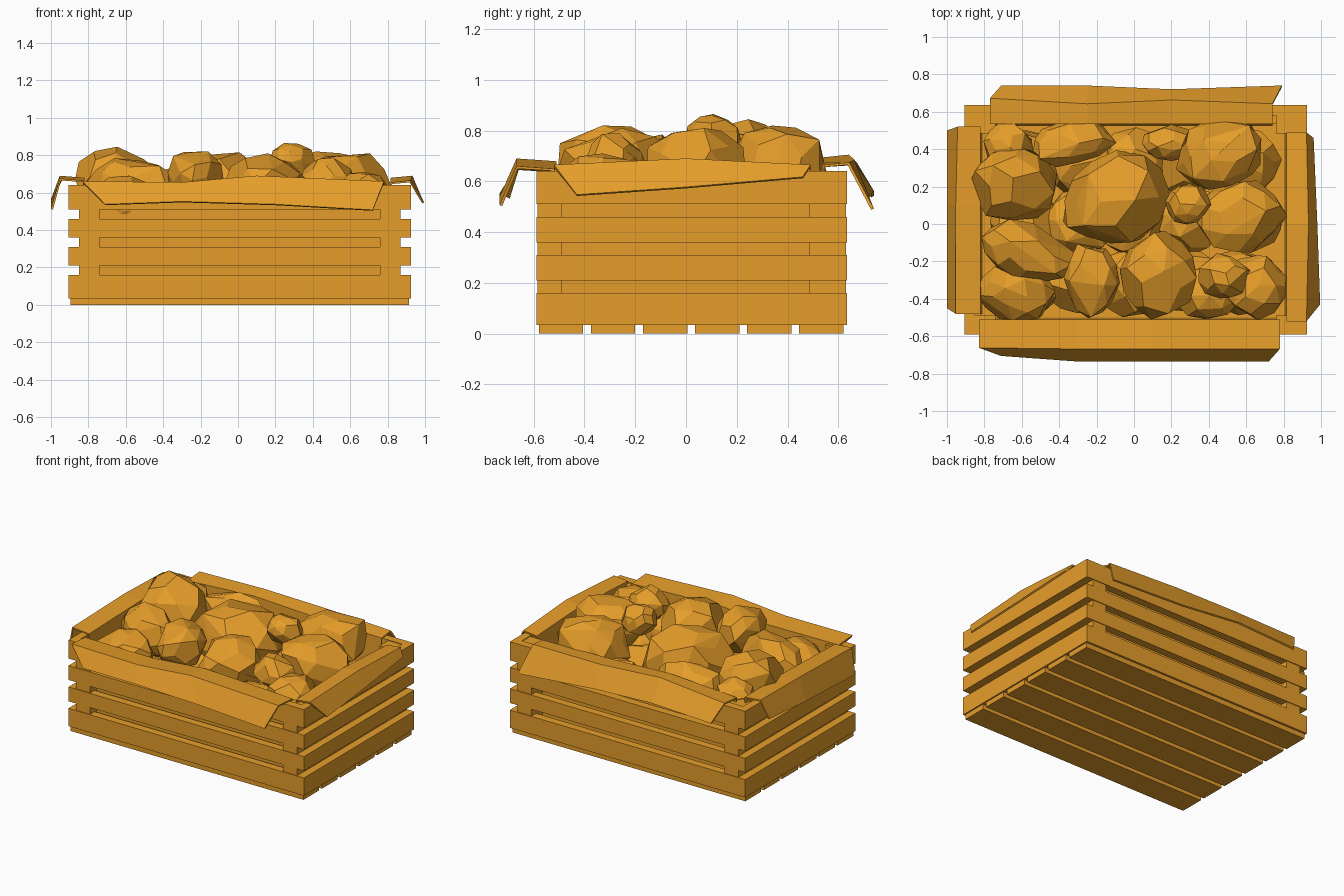
import bpy, bmesh, random
from math import radians
from mathutils import Matrix, Vector

random.seed(4)
if "Cube" in bpy.data.objects:
    bpy.data.objects.remove(bpy.data.objects["Cube"])

tan = bpy.data.materials.new("warm_tan")
tan.use_nodes = True
COLOUR = (0.79, 0.34, 0.023, 1)
tan.diffuse_color = COLOUR
tan.node_tree.nodes["Principled BSDF"].inputs["Base Color"].default_value = COLOUR


def finish(name, bm):
    bmesh.ops.recalc_face_normals(bm, faces=bm.faces)
    mesh = bpy.data.meshes.new(name)
    bm.to_mesh(mesh)
    bm.free()
    mesh.materials.append(tan)
    obj = bpy.data.objects.new(name, mesh)
    bpy.context.collection.objects.link(obj)
    return obj


def box(name, low, high):
    low, high = Vector(low), Vector(high)
    bm = bmesh.new()
    bmesh.ops.create_cube(bm, size=1, matrix=Matrix.Translation((low + high) / 2)
                          @ Matrix.Diagonal((*(high - low), 1)))
    return finish(name, bm)


# Crate: outer limits and board thickness
X0, X1, Y0, Y1, T = -0.905, 0.925, -0.59, 0.635, 0.055

# Floor boards
for i in range(6):
    y = Y0 + 0.01 + i * 0.205
    box("floor_board", (X0 + 0.01, y, 0), (X1 - 0.01, y + 0.175, 0.035))

# Wall slats
for low, high in ((0.035, 0.16), (0.21, 0.31), (0.36, 0.46), (0.51, 0.64)):
    for y in (Y0, Y1 - T):
        box("long_slat", (X0, y, low), (X1, y + T, high))
    for x in (X0, X1 - T):
        box("end_slat", (x, Y0 + T, low), (x + T, Y1 - T, high))

# Corner posts
for x in (X0 + T, X1 - T - 0.11):
    box("front_post", (x, Y0 + 0.005, 0.035), (x + 0.11, Y0 + 0.1, 0.635))
    box("back_post", (x, Y1 - 0.15, 0.035), (x + 0.11, Y1 - 0.005, 0.635))


# Paper liner: each side climbs the wall, crosses the rim and folds down outside
def liner_side(name, place, inner, ridge, hem):
    floor = [(u, inner - 0.01, 0.05) for u, o, z in ridge]
    rim = [(u, inner, z - 0.01) for u, o, z in ridge]
    bm = bmesh.new()
    rows = [[bm.verts.new(place(*p)) for p in row] for row in (floor, rim, ridge, hem)]
    for a, b in zip(rows, rows[1:]):
        for i in range(len(a) - 1):
            bm.faces.new((a[i], a[i + 1], b[i + 1], b[i]))
    obj = finish(name, bm)
    mod = obj.modifiers.new("paper_thickness", "SOLIDIFY")
    mod.thickness = 0.012
    mod.offset = 0


# Points are (along the side, outward, height)
liner_side("front_liner", lambda u, o, z: (u, -o, z), 0.515,
           [(-0.83, 0.66, 0.655), (-0.3, 0.665, 0.65), (0.1, 0.665, 0.685), (0.78, 0.665, 0.655)],
           [(-0.71, 0.70, 0.535), (-0.3, 0.73, 0.55), (0.2, 0.73, 0.535), (0.72, 0.73, 0.505)])
liner_side("back_liner", lambda u, o, z: (u, o, z), 0.54,
           [(-0.77, 0.67, 0.67), (-0.25, 0.64, 0.70), (0.2, 0.66, 0.68), (0.74, 0.64, 0.67)],
           [(-0.71, 0.735, 0.54), (-0.25, 0.735, 0.56), (0.2, 0.715, 0.53), (0.79, 0.735, 0.49)])
liner_side("left_liner", lambda u, o, z: (o, u, z), 0.82,
           [(-0.52, 0.92, 0.66), (0, 0.93, 0.685), (0.49, 0.92, 0.66)],
           [(-0.43, 0.99, 0.545), (0, 0.975, 0.575), (0.46, 0.955, 0.615)])
liner_side("right_liner", lambda u, o, z: (-o, u, z), 0.825,
           [(-0.48, 0.95, 0.67), (0.1, 0.95, 0.685), (0.52, 0.94, 0.68)],
           [(-0.45, 0.995, 0.51), (0.1, 0.995, 0.53), (0.5, 0.995, 0.56)])
box("liner_floor", (-0.82, -0.51, 0.04), (0.82, 0.54, 0.05))


# Lumpy faceted potatoes
def potato(name, x, y, top, rx, ry, turn=0, tilt=0):
    bm = bmesh.new()
    bmesh.ops.create_icosphere(bm, subdivisions=2, radius=1)
    spin = Matrix.Rotation(random.uniform(0, 6), 3, Vector((1, random.random(), 0.5)))
    for v in bm.verts:
        v.co = spin @ v.co * random.uniform(0.88, 1.1)
    hull = bmesh.ops.convex_hull(bm, input=bm.verts)
    spare = [g for g in hull["geom_interior"] if isinstance(g, bmesh.types.BMVert)]
    bmesh.ops.delete(bm, geom=spare, context="VERTS")
    bmesh.ops.dissolve_limit(bm, angle_limit=radians(17), verts=bm.verts, edges=bm.edges)
    bm.transform(Matrix.Rotation(radians(turn), 4, "Z") @ Matrix.Rotation(radians(tilt), 4, "Y")
                 @ Matrix.Diagonal((rx, ry, (rx + ry) * 0.42, 1)))
    peak = max(v.co.z for v in bm.verts)
    bm.transform(Matrix.Translation((x, y, top - peak)))
    finish(name, bm)


# Upper layer: x, y, top, radii, turn, tilt
for spec in ((-0.64, 0.21, 0.845, 0.25, 0.20, -10, 25), (-0.11, 0.14, 0.815, 0.30, 0.25, 20),
             (0.47, 0.38, 0.82, 0.25, 0.20, 10), (0.29, 0.11, 0.865, 0.12, 0.11),
             (0.57, 0.04, 0.81, 0.24, 0.20, 15), (0.13, -0.27, 0.81, 0.21, 0.24, -15),
             (-0.23, -0.30, 0.82, 0.15, 0.20), (-0.58, -0.15, 0.785, 0.26, 0.15, -18),
             (0.48, -0.28, 0.79, 0.14, 0.12)):
    potato("top_potato", *spec)

# Lower ones showing between them
for spec in ((-0.62, -0.36, 0.69, 0.21, 0.16), (0.66, -0.34, 0.71, 0.16, 0.18),
             (-0.33, 0.43, 0.75, 0.24, 0.12, 10), (-0.68, 0.42, 0.73, 0.14, 0.12),
             (0.2, 0.43, 0.63, 0.16, 0.1), (0.38, -0.36, 0.6, 0.2, 0.14)):
    potato("tucked_potato", *spec)

# Filling underneath
for i in range(5):
    for j in range(3):
        potato("buried_potato", -0.58 + i * 0.29, -0.31 + j * 0.32, 0.54, 0.2, 0.18)
